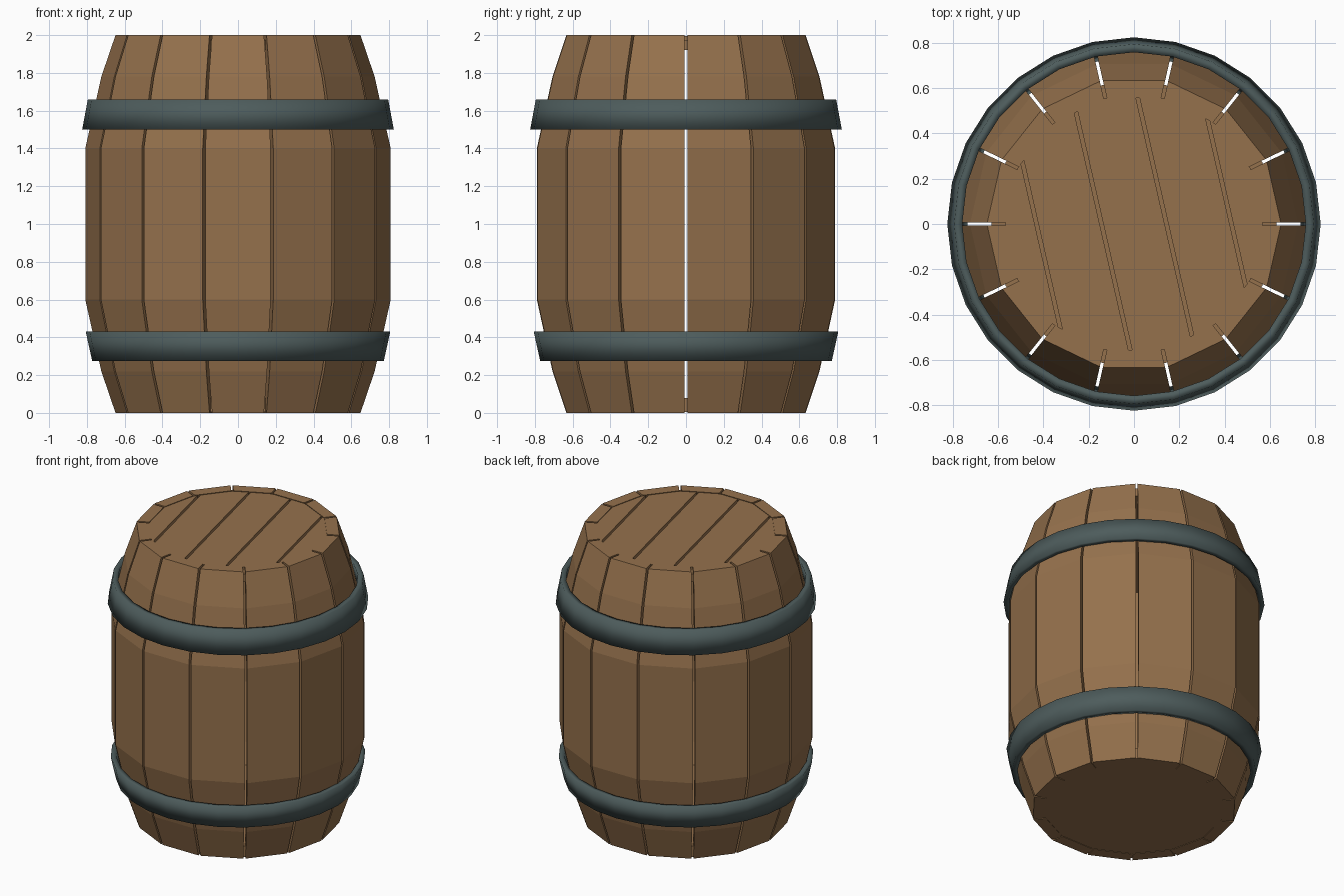
import bpy, bmesh, math
from mathutils import Matrix, Vector

cube = bpy.data.objects.get("Cube")
if cube:
    bpy.data.objects.remove(cube, do_unlink=True)

STAVES = 14
STEP = math.tau / STAVES
GAP = 0.014
THICK = 0.08


def make_material(name, rgb):
    mat = bpy.data.materials.new(name)
    mat.use_nodes = True
    mat.diffuse_color = (*rgb, 1)
    bsdf = mat.node_tree.nodes["Principled BSDF"]
    bsdf.inputs["Base Color"].default_value = (*rgb, 1)
    bsdf.inputs["Roughness"].default_value = 0.8
    return mat


wood = make_material("brown wood", (0.30, 0.165, 0.073))
iron = make_material("grey iron", (0.075, 0.107, 0.107))


def add_object(name, bm, mat, smooth=False):
    bmesh.ops.recalc_face_normals(bm, faces=bm.faces)
    mesh = bpy.data.meshes.new(name)
    bm.to_mesh(mesh)
    bm.free()
    mesh.materials.append(mat)
    for poly in mesh.polygons:
        poly.use_smooth = smooth
    obj = bpy.data.objects.new(name, mesh)
    bpy.context.collection.objects.link(obj)
    return obj


def loft(rings, closed=False):
    """Skin a list of equal point loops, capped unless closed."""
    bm = bmesh.new()
    loops = [[bm.verts.new(p) for p in ring] for ring in rings]
    pairs = list(zip(loops, loops[1:]))
    if closed:
        pairs.append((loops[-1], loops[0]))
    else:
        bm.faces.new(loops[0])
        bm.faces.new(loops[-1])
    n = len(loops[0])
    for a, b in pairs:
        for i in range(n):
            j = (i + 1) % n
            bm.faces.new((a[i], a[j], b[j], b[i]))
    return bm


def polygon(radius, z):
    return [(radius * math.cos(i * STEP), radius * math.sin(i * STEP), z)
            for i in range(STAVES)]


# Staves: one bent plank lofted along its height, repeated around the barrel
half = STEP / 2
profile = [(0.65, 0), (0.725, 0.22), (0.81, 0.6),
           (0.81, 1.4), (0.725, 1.78), (0.65, 2)]
rings = []
for r, z in profile:
    ring = []
    for radius, side in ((r, -1), (r, 1), (r - THICK, 1), (r - THICK, -1)):
        width = radius * math.sin(half) - GAP / 2 / math.cos(half)
        ring.append((radius * math.cos(half), side * width, z))
    rings.append(ring)
first = add_object("stave_1", loft(rings), wood)
first.rotation_euler.z = half
for k in range(1, STAVES):
    stave = bpy.data.objects.new(f"stave_{k + 1}", first.data)
    stave.rotation_euler.z = half + k * STEP
    bpy.context.collection.objects.link(stave)

# Lids: a plain base and a backing board under the top planks
add_object("bottom_lid", loft([polygon(0.63, 0.004), polygon(0.63, 0.08)]), wood)
add_object("top_lid_backing", loft([polygon(0.63, 1.92), polygon(0.63, 1.975)]), wood)

# Top planks: slices of the lid outline, parallel to one pair of stave gaps
across = Matrix.Rotation(-3 * STEP, 3, "Z") @ Vector((0, 1, 0))
PLANKS = 5
plank_width = 0.28
for i in range(PLANKS):
    bm = loft([polygon(0.57, 1.96), polygon(0.57, 1.996)])
    middle = (i - (PLANKS - 1) / 2) * plank_width
    for sign in (-1, 1):
        offset = middle + sign * (plank_width - 0.016) / 2
        if abs(offset) > 0.5:
            continue
        cut = bmesh.ops.bisect_plane(
            bm, geom=bm.verts[:] + bm.edges[:] + bm.faces[:],
            plane_co=across * offset, plane_no=across * sign, clear_outer=True)
        edges = [e for e in cut["geom_cut"] if isinstance(e, bmesh.types.BMEdge)]
        bmesh.ops.holes_fill(bm, edges=edges)
    add_object(f"top_plank_{i + 1}", bm, wood)


# Hoops: slanted bands that follow the bulge
def hoop(name, z_low, r_low, z_high, r_high, wall=0.036, segments=28):
    section = [(r_low, z_low), (r_high, z_high),
               (r_high - wall, z_high), (r_low - wall, z_low)]
    turns = [i * math.tau / segments for i in range(segments)]
    rings = [[(r * math.cos(a), r * math.sin(a), z) for r, z in section]
             for a in turns]
    add_object(name, loft(rings, closed=True), iron, smooth=True)


hoop("upper_hoop", 1.5, 0.825, 1.66, 0.795)
hoop("lower_hoop", 0.275, 0.772, 0.43, 0.806)
